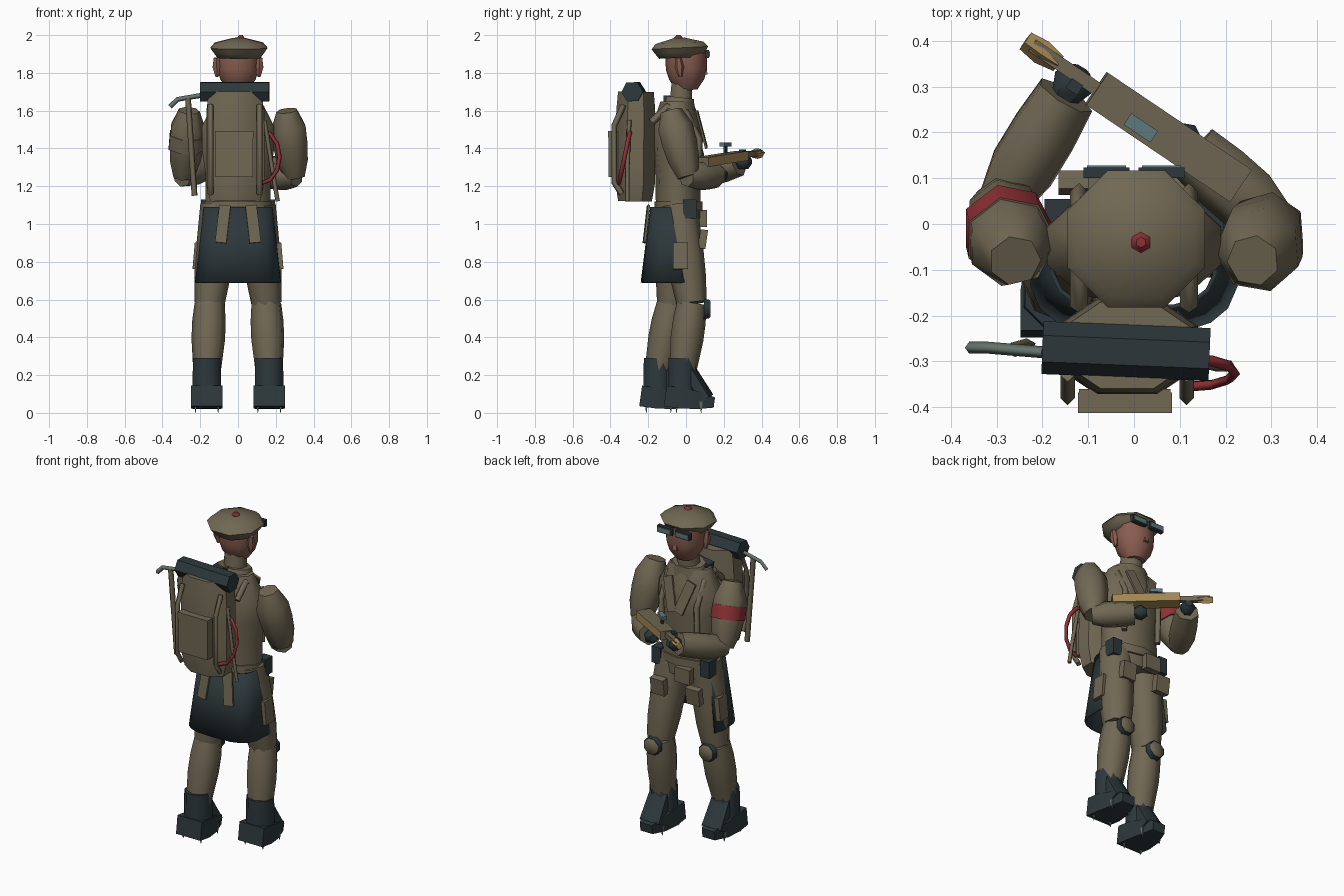
import bpy, bmesh, math
from mathutils import Vector, Matrix, Euler

if "Cube" in bpy.data.objects:
    bpy.data.objects.remove(bpy.data.objects["Cube"])


def material(name, *rgb):
    mat = bpy.data.materials.new(name)
    mat.use_nodes = True
    mat.diffuse_color = (*rgb, 1)
    mat.node_tree.nodes["Principled BSDF"].inputs["Base Color"].default_value = (*rgb, 1)
    return mat


OLIVE = material("olive cloth", .165, .138, .088)
DARK = material("dark slate", .026, .039, .044)
SKIN = material("skin", .25, .11, .08)
RED = material("red cloth", .27, .03, .036)
WOOD = material("pale wood", .38, .25, .09)
TEAL = material("teal glass", .11, .19, .2)
METAL = material("dull metal", .13, .17, .15)
UP = Vector((0, 0, 1))


def add_object(name, data, mat):
    data.materials.append(mat)
    part = bpy.data.objects.new(name, data)
    bpy.context.collection.objects.link(part)
    return part


def finish(name, mesh_builder, mat, smooth=True):
    bmesh.ops.recalc_face_normals(mesh_builder, faces=mesh_builder.faces)
    mesh = bpy.data.meshes.new(name)
    mesh_builder.to_mesh(mesh)
    mesh_builder.free()
    part = add_object(name, mesh, mat)
    if smooth:
        bpy.ops.object.select_all(action="DESELECT")
        part.select_set(True)
        bpy.context.view_layer.objects.active = part
        bpy.ops.object.shade_smooth_by_angle(angle=math.radians(54))
    return part


def sweep(name, mat, start, end, shape, width, depth=None, sides=8):
    """Closed solid from start to end; shape holds the scale at even steps."""
    builder = bmesh.new()
    start, end = Vector(start), Vector(end)
    facing = UP.rotation_difference(end - start)
    depth = depth or width
    grow = 1 / math.cos(math.pi / sides)
    rings = []
    for step, scale in enumerate(shape):
        centre = start.lerp(end, step / (len(shape) - 1))
        ring = []
        for side in range(sides):
            angle = (side + .5) * math.tau / sides
            offset = Vector((width * math.cos(angle), depth * math.sin(angle), 0))
            ring.append(builder.verts.new(centre + facing @ offset * scale * grow))
        rings.append(ring)
    for low, high in zip(rings, rings[1:]):
        for i in range(sides):
            builder.faces.new((low[i - 1], low[i], high[i], high[i - 1]))
    builder.faces.new(rings[0])
    builder.faces.new(rings[-1])
    return finish(name, builder, mat)


def box(name, mat, centre, size, turn=(0, 0, 0)):
    builder = bmesh.new()
    spin = Euler([math.radians(a) for a in turn]).to_matrix().to_4x4()
    place = Matrix.Translation(centre) @ spin @ Matrix.Diagonal((*size, 1))
    bmesh.ops.create_cube(builder, size=1, matrix=place)
    return finish(name, builder, mat, smooth=False)


def recolour(part, mat, rule):
    """Give a second colour to the faces whose normal meets the rule."""
    part.data.materials.append(mat)
    for face in part.data.polygons:
        face.material_index = int(rule(face.normal))


def cord(name, mat, points, radius):
    """Thin four-sided strip along a path."""
    curve = bpy.data.curves.new(name, "CURVE")
    curve.dimensions = "3D"
    curve.bevel_depth = radius
    curve.bevel_resolution = 0
    curve.use_fill_caps = True
    spline = curve.splines.new("POLY")
    spline.points.add(len(points) - 1)
    for knot, point in zip(spline.points, points):
        knot.co = (*point, 1)
    return add_object(name, curve, mat)


# Legs and boots: the left leg stands forward, the right leg is set back
for side, s, back in (("left", 1, 0), ("right", -1, .13)):
    hip = Vector((s * .1, -.04, 1.1))
    knee = Vector((s * .15, .03 - back * .8, .58))
    ankle = Vector((s * .165, -.02 - back, .2))
    sweep(side + "_thigh", OLIVE, hip, knee, (1, 1, 1, .95, .8), .092)
    sweep(side + "_shin", OLIVE, knee, ankle, (.9, 1, 1, .9, .8), .082)
    sole = Vector((ankle.x, ankle.y, 0))
    sweep(side + "_boot_shaft", DARK, sole + UP * .1, sole + UP * .29, (1, .95), .077)
    sweep(side + "_foot", DARK, sole + Vector((0, -.09, .09)), sole + Vector((0, .17, .055)),
          (1, 1, .85, .5), .083, .055, sides=4)
    sweep(side + "_instep", DARK, sole + Vector((0, .03, .22)), sole + Vector((0, .12, .07)),
          (.9, 1), .065, .045, sides=6)
    for x in (-.06, .06):
        for y in (-.06, .1):
            tip = sole + Vector((x, y, 0))
            sweep(side + "_boot_spike", METAL, tip, tip + UP * .06, (.1, 1), .01, sides=4)

    # Knee pad, with a cloth face
    pad = knee + Vector((0, .065, -.03))
    out = Vector((0, .03, 0))
    sweep(side + "_knee_pad", DARK, pad, pad + out, (1, .9), .054)
    sweep(side + "_knee_pad_face", OLIVE, pad + out, pad + out * 1.2, (1, .9), .046)

    # Pouches on the leg and belt
    box(side + "_thigh_pocket", OLIVE, (s * .215, -.03, .83), (.04, .08, .14), (0, s * -5, 0))
    box(side + "_belt_pouch", DARK, (s * .165, .02, 1.08), (.06, .07, .1))
    box(side + "_front_pouch", OLIVE, (s * .12, .09, .92), (.09, .04, .1), (-8, 0, 0))

# Torso, belt, collar and neck
sweep("torso", OLIVE, (0, -.04, 1), (0, -.05, 1.65), (.85, .9, .9, 1, 1, .65), .19, .125, sides=10)
sweep("belt", OLIVE, (0, -.04, 1.07), (0, -.04, 1.12), (1, 1), .178, .12, sides=10)
sweep("collar", OLIVE, (0, -.04, 1.58), (0, -.03, 1.67), (1, .8), .12, .09)
sweep("neck", OLIVE, (0, -.03, 1.6), (0, -.02, 1.77), (1, .9), .065, .06)
box("hood_lining", DARK, (-.05, -.08, 1.64), (.11, .08, .06), (0, -10, 0))
box("buckle_case", OLIVE, (-.05, .09, 1.03), (.1, .04, .09))

# Coat tails, boxy in plan, wrapped round the back and open at the front
builder = bmesh.new()
rows = []
for drop in (0, .5, 1):
    row = []
    for i in range(13):
        angle = math.radians(24 - i * 19)
        across, along = (math.copysign(abs(v) ** .65, v) for v in (math.cos(angle), math.sin(angle)))
        row.append(builder.verts.new(((.185 + .045 * drop) * across,
                                      (.13 + .04 * drop) * along - .06 - .01 * drop,
                                      1.09 - .4 * drop)))
    rows.append(row)
for high, low in zip(rows, rows[1:]):
    for i in range(12):
        builder.faces.new((high[i], high[i + 1], low[i + 1], low[i]))
tails = finish("coat_tails", builder, DARK)
tails.modifiers.new("cloth_thickness", "SOLIDIFY").thickness = .01

# Paired parts on the torso and head
for side, s in (("left", 1), ("right", -1)):
    box(side + "_coat_flap", OLIVE, (s * .08, -.21, 1), (.06, .012, .2), (-7, s * -6, s * 6))
    box(side + "_lapel", OLIVE, (s * .05, .083, 1.5), (.06, .012, .2), (14, s * 18, 0))
    cord(side + "_pack_strap", OLIVE, [(s * .12, y, z) for y, z in (
        (-.18, 1.54), (-.1, 1.62), (0, 1.59), (.07, 1.45), (.06, 1.2))], .02)
    sweep(side + "_ear", SKIN, (s * .11, -.03, 1.78), (s * .115, -.04, 1.88), (.4, 1, .6), .022, sides=6)
    box(side + "_goggle_frame", DARK, (s * .06, .112, 1.9), (.1, .022, .042))
    box(side + "_goggle_lens", TEAL, (s * .06, .124, 1.9), (.085, .008, .026))

# Head, nose and beret
sweep("head", SKIN, (0, .005, 1.71), (0, 0, 1.93), (.5, .85, 1, 1, 1), .11, .104, sides=10)
sweep("nose", SKIN, (0, .1, 1.79), (0, .095, 1.86), (1, .4), .015, sides=4)
sweep("beret", OLIVE, (.005, -.03, 1.88), (.005, -.035, 1.985), (.75, .88, 1, .85, .2), .15)
sweep("beret_pompom", RED, (.015, -.04, 1.97), (.015, -.04, 2), (.7, 1, .5), .02, sides=6)

# Arms and hands, both reaching to the rifle
for side, shoulder, elbow, wrist in (
        ("left", (.26, -.08, 1.6), (.3, .01, 1.25), (.13, .16, 1.26)),
        ("right", (-.26, -.08, 1.6), (-.29, .05, 1.25), (-.15, .28, 1.32))):
    shoulder, elbow, wrist = Vector(shoulder), Vector(elbow), Vector(wrist)
    sweep(side + "_upper_arm", OLIVE, shoulder, elbow, (.6, 1, 1, .9, .6), .086, sides=7)
    if side == "right":
        band = sweep("armband", RED, shoulder.lerp(elbow, .36), shoulder.lerp(elbow, .57), (1, 1), .09, sides=7)
        recolour(band, OLIVE, lambda n: n.y < -.3)
    reach = wrist - elbow
    sweep(side + "_forearm", OLIVE, elbow - reach * .05, wrist, (.7, 1, 1, .9), .068, sides=7)
    sweep(side + "_hand", DARK, wrist, wrist + reach.normalized() * .07, (.7, 1, .5), .04, sides=6)

# Rifle: cloth-covered top, wooden sides, pointing across the body
AIM = -34
stock = box("rifle_body", OLIVE, (.075, .19, 1.345), (.38, .085, .05), (0, 5, AIM))
recolour(stock, WOOD, lambda n: n.z < -.5 or n.y > .6)
box("rifle_barrel", OLIVE, (-.14, .335, 1.37), (.2, .03, .03), (0, 4, AIM))
sweep("rifle_muzzle", WOOD, (-.165, .35, 1.37), (-.237, .4, 1.375), (.7, 1, .8), .02, sides=4)
box("rifle_scope", TEAL, (.015, .21, 1.42), (.07, .03, .022), (0, 0, AIM))
box("rifle_scope_mount", DARK, (.015, .21, 1.39), (.02, .012, .05), (0, 0, AIM))
box("rifle_sight", DARK, (-.13, .3, 1.38), (.03, .025, .03), (0, 0, AIM))

# Backpack, pocket, side ribs and bedroll
PACK = -.015
sweep("backpack", OLIVE, (PACK, -.27, 1.12), (PACK, -.265, 1.7), (.85, 1, 1, 1, 1, .98, .9), .155, .105)
box("pack_pocket", OLIVE, (-.02, -.385, 1.37), (.2, .05, .24))
box("pack_pocket_flap", OLIVE, (-.02, -.39, 1.475), (.205, .045, .035))
for x in (PACK - .13, PACK + .13):
    cord("pack_rib", OLIVE, [(x, -.34, 1.16), (x, -.38, 1.22), (x, -.38, 1.52), (x, -.33, 1.63)], .016)
sweep("bedroll", DARK, (-.2, -.27, 1.7), (.165, -.285, 1.7), (1, 1), .05, sides=6)

# Climbing axe, red rope and loose cord hung on the pack
cord("axe_handle", OLIVE, [(-.23, -.265, 1.15), (-.265, -.275, 1.67)], .016)
cord("axe_head", METAL, [(-.36, -.27, 1.62), (-.32, -.27, 1.66), (-.2, -.28, 1.68)], .013)
bend = [math.radians(90 - i * 30) for i in range(7)]
cord("red_rope", RED, [(.12 + .1 * math.cos(a), -.325 + .03 * math.sin(a), 1.355 + .14 * math.sin(a))
                       for a in bend], .012)
cord("loose_cord", OLIVE, [(.14, -.3, 1.55), (.18, -.31, 1.3), (.21, -.31, 1.12)], .012)
